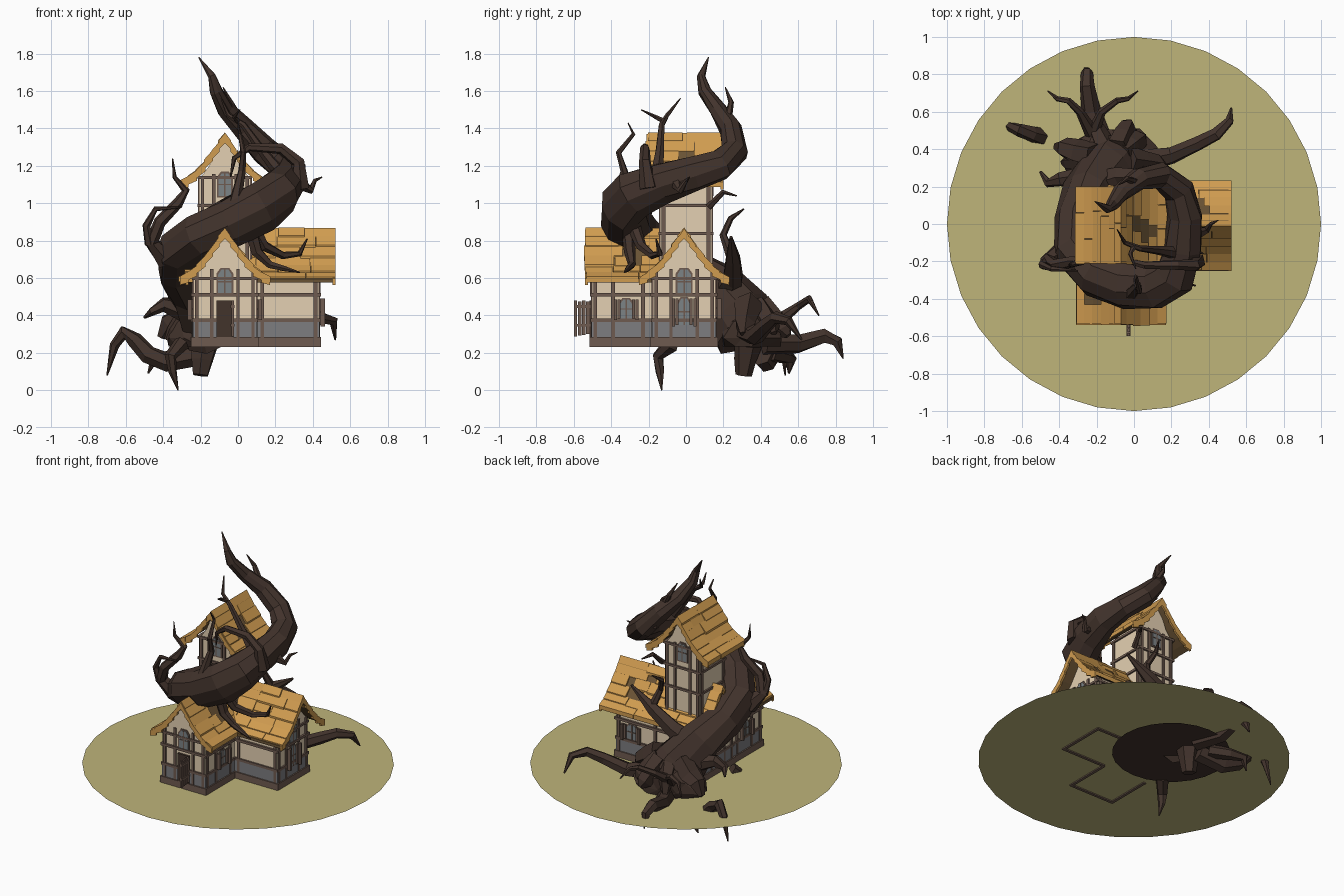
import bpy, bmesh, math, random
from mathutils import Vector

random.seed(4)
cube = bpy.data.objects.get("Cube")
if cube:
    bpy.data.objects.remove(cube)


def material(name, hexcode):
    srgb = [int(hexcode[i:i + 2], 16) / 255 for i in (0, 2, 4)]
    col = [c / 12.92 if c < .04 else ((c + .055) / 1.055) ** 2.4 for c in srgb] + [1]
    m = bpy.data.materials.new(name)
    m.use_nodes = True
    m.diffuse_color = col
    m.node_tree.nodes["Principled BSDF"].inputs["Base Color"].default_value = col
    return m


BARK = material("dark bark", "42332c")
ROOF = material("golden thatch board", "d09c50")
GAP = material("roof gap brown", "6a5335")
PLASTER = material("cream plaster", "e4d0b2")
TIMBER = material("brown timber", "6f5b50")
STONE = material("grey stone", "7d7d80")
GLASS = material("dull glass", "7c8386")
GRASS = material("olive ground", "bfb57a")
DARK = material("dark doorway", "42342b")


def finish(name, bm, mat):
    bmesh.ops.recalc_face_normals(bm, faces=bm.faces)
    me = bpy.data.meshes.new(name)
    bm.to_mesh(me)
    bm.free()
    me.materials.append(mat)
    ob = bpy.data.objects.new(name, me)
    bpy.context.collection.objects.link(ob)
    return ob


def place(axis, c, u, t, z):
    """u runs across a wing centred on c, t runs along it"""
    return (t, c + u, z) if axis == "x" else (c + u, t, z)


def add_prism(bm, axis, c, profile, a, b):
    ends = [[bm.verts.new(place(axis, c, u, t, z)) for u, z in profile] for t in (a, b)]
    n = len(profile)
    for ring in ends:
        bm.faces.new(ring)
    for i in range(n):
        j = (i + 1) % n
        bm.faces.new((ends[0][i], ends[0][j], ends[1][j], ends[1][i]))


def prism(name, axis, c, profile, a, b, mat):
    bm = bmesh.new()
    add_prism(bm, axis, c, profile, a, b)
    return finish(name, bm, mat)


def rect(u0, u1, z0, z1):
    return [(u0, z0), (u1, z0), (u1, z1), (u0, z1)]


# Walls with sill, stone band, rails and posts
def house(name, axis, c, half, a, b, lift, floor, bands, along, across):
    side = [(half, .62), (half * .62, .69), (.05, .77), (0, .835)]
    top = [(u, z + lift) for u, z in side]
    prof = [(-half, floor), (half, floor)] + top + [(-u, z) for u, z in top[-2::-1]]
    prism(name + "_walls", axis, c, prof, a, b, PLASTER)
    for z0, z1, o, mat in bands:
        prism(name + "_band", axis, c, rect(-half - o, half + o, z0, z1), a - o, b + o, mat)
    bm = bmesh.new()
    for t in along:
        add_prism(bm, axis, c, rect(-half - .009, half + .009, floor, .62 + lift), t - .01, t + .01)
    for u in across:
        head = .63 + lift + .2 * max(0, half - abs(u))
        add_prism(bm, axis, c, rect(u - .009, u + .009, floor, head), a - .009, b + .009)
    finish(name + "_posts", bm, TIMBER)


# Flared roof: dark underlay, bargeboards and rows of lapped boards, some missing
def roof(name, axis, c, a, b, lift, holes):
    curve = [(0, .86), (.03, .815), (.065, .765), (.105, .71), (.15, .66), (.195, .625), (.24, .598)]
    curve = [(u, z + lift) for u, z in curve]
    under, boards = bmesh.new(), bmesh.new()
    for s in (-1, 1):
        for row, ((u0, z0), (u1, z1)) in enumerate(zip(curve, curve[1:])):
            add_prism(under, axis, c, [(s * u0, z0 - .022), (s * u1, z1 - .022),
                                       (s * u1, z1 - .002), (s * u0, z0 - .002)], a + .012, b - .012)
            for end in (a, b - .015):
                add_prism(boards, axis, c, [(s * u0, z0 - .05), (s * u1, z1 - .035),
                                            (s * u1, z1), (s * u0, z0)], end, end + .015)
            t = a + random.uniform(-.008, .008)
            while t < b - .02:
                e = min(t + random.uniform(.12, .3), b + random.uniform(-.008, .008))
                if b - e < .04:
                    e = b
                gap = False
                for hs, r0, r1, h0, h1 in holes:
                    if s == hs and r0 <= row <= r1:
                        if t < h0 < e:
                            e = h0
                        elif h0 <= t < h1:
                            gap, e = True, h1
                if not gap:
                    h, k = random.uniform(.006, .013), random.uniform(-.004, .008)
                    add_prism(boards, axis, c, [(s * u0, z0 - .02), (s * (u1 + k), z1 - .02),
                              (s * (u1 + k), z1 + h), (s * u0, z0 + h - .002)], t, e)
                t = e + .003
    finish(name + "_underlay", under, GAP)
    finish(name + "_boards", boards, ROOF)


# Arched window plate on a wall facing along +/- axis at distance d
def window(name, axis, u, z, d, sign, w=.036, h=.066, shutters=False):
    def arch(w, h):
        return [(u - w, z - h), (u + w, z - h), (u + w, z + h * .6), (u + w * .5, z + h),
                (u - w * .5, z + h), (u - w, z + h * .6)]
    layers = [("frame", arch(w + .009, h + .009), .006, TIMBER), ("glass", arch(w, h), .009, GLASS),
              ("mullion", rect(u - .004, u + .004, z - h, z + h), .012, TIMBER),
              ("crossbar", rect(u - w, u + w, z - .003, z + .003), .012, TIMBER)]
    for part, prof, o, mat in layers:
        prism(name + "_" + part, axis, 0, prof, d, d + sign * o, mat)
    if shutters:
        bm = bmesh.new()
        for s in (-1, 1):
            for k in range(2):
                x = u + s * (w + .008 + k * .02)
                add_prism(bm, axis, 0, rect(x - .008, x + .008, z - h - .01 * k, z + h),
                          d + sign * .012, d + sign * (.022 + .012 * k))
        finish(name + "_shutters", bm, TIMBER)


SILL = (.242, .285, .015, TIMBER)
BASE = (.285, .365, .006, STONE)
RAILS = [(.365, .383, .011, TIMBER), (.502, .52, .014, TIMBER), (.59, .605, .011, TIMBER)]
house("main_house", "x", -.01, .165, -.24, .43, 0, .242, [SILL, BASE] + RAILS,
      (-.225, .13, .415), (-.15, -.07, .07, .15))
house("front_wing", "y", -.07, .165, -.5, 0, 0, .242, [SILL, BASE] + RAILS,
      (-.485, -.39, -.23), (-.15, -.07, .07, .15))
house("tower", "y", -.07, .135, -.135, .135, .51, .6,
      [(z, z + .016, .011, TIMBER) for z in (.83, .98, 1.13)], (-.12, .12), (-.12, -.06, .06, .12))
roof("main_roof", "x", -.01, -.28, .52, 0, [(1, 2, 2, .35, .4), (1, 3, 3, .26, .37), (1, 1, 1, .2, .27)])
roof("wing_roof", "y", -.07, -.54, 0, 0, [(-1, 3, 4, -.43, -.36), (1, 2, 2, -.34, -.2), (1, 3, 3, -.3, -.24)])
roof("tower_roof", "y", -.07, -.21, .2, .51, [(1, 3, 3, -.1, .02), (1, 2, 2, -.04, .04), (1, 4, 4, -.07, -.01)])

# Foundation beams that dip just under the ground
for name, axis, c, a, b, end in (("main", "x", -.01, .1, .445, .435), ("wing", "y", -.07, -.515, -.18, -.505)):
    bm = bmesh.new()
    for u in (-.17, .17):
        add_prism(bm, axis, c, rect(u - .01, u + .01, .232, .26), a, b)
    add_prism(bm, axis, c, rect(-.18, .18, .232, .26), end - .01, end + .01)
    finish(name + "_foundation", bm, TIMBER)

# Windows and the open front door
window("wing_upper_window", "y", -.07, .58, -.5, -1)
window("main_upper_window", "x", -.01, .58, .43, 1)
window("main_lower_window", "x", -.01, .42, .43, 1, .03, .07, True)
for d, sign in ((.095, 1), (-.235, -1)):
    window("wing_side_window", "x", -.32, .435, d, sign, .03, .05, True)
window("back_window", "y", .31, .44, .155, 1, .04, .05, True)
for sign in (-1, 1):
    window("tower_window", "y", -.07, 1.1, sign * .135, sign, .033, .06)
prism("doorway", "y", -.07, rect(-.045, .045, .285, .48), -.5, -.515, DARK)
planks = bmesh.new()
for i in range(4):
    y = -.525 - i * .022
    add_prism(planks, "x", 0, rect(y - .009, y + .009, .3 - .004 * i, .475 + .006 * (i % 2)), -.035, -.022)
for z in (.34, .44):
    add_prism(planks, "x", 0, rect(-.6, -.51, z, z + .015), -.04, -.018)
finish("open_door", planks, TIMBER)


# Flat discs: ground plate and the dark hollow beneath the roots
def disc(name, n, r, centre, mat):
    bm = bmesh.new()
    bmesh.ops.create_circle(bm, cap_ends=True, segments=n, radius=r)
    bmesh.ops.translate(bm, verts=bm.verts, vec=centre)
    finish(name, bm, mat)


disc("ground", 32, 1, (0, 0, .24), GRASS)
disc("root_underside", 24, .38, (-.11, .24, .228), BARK)


# Gnarled tapering limb through (x, y, z, radius) points
def limb(name, *pts, sides=6):
    bm = bmesh.new()
    pos = [Vector(p[:3]) for p in pts]
    n, rings = Vector((.31, .2, .93)), []
    for i, p in enumerate(pos):
        t = (pos[min(i + 1, len(pos) - 1)] - pos[max(i - 1, 0)]).normalized()
        n = (n - t * n.dot(t)).normalized()
        m = t.cross(n)
        ring = []
        for k in range(sides):
            ang = math.tau * k / sides
            r = pts[i][3] * random.uniform(.9, 1.1)
            ring.append(bm.verts.new(p + (n * math.cos(ang) + m * math.sin(ang)) * r))
        rings.append(ring)
    for r0, r1 in zip(rings, rings[1:]):
        for k in range(sides):
            j = (k + 1) % sides
            bm.faces.new((r0[k], r0[j], r1[j], r1[k]))
    bm.faces.new(rings[0])
    bm.faces.new(rings[-1])
    return finish(name, bm, BARK)


# Trunk spiralling around the tower
limb("trunk", (-.11, .33, .33, .19), (-.15, .28, .4, .17), (-.24, .17, .54, .14), (-.31, .02, .65, .12),
     (-.31, -.14, .74, .12), (-.2, -.27, .83, .13), (-.04, -.33, .9, .135), (.12, -.33, .98, .13),
     (.22, -.27, 1.05, .125), (.26, -.13, 1.11, .11), (.27, .04, 1.16, .095), (.24, .18, 1.2, .085),
     (.14, .26, 1.28, .075), (.03, .24, 1.4, .06), (-.07, .17, 1.5, .047), (-.12, .1, 1.6, .035),
     (-.14, .08, 1.68, .022), (-.21, .12, 1.78, .003), sides=9)

# Branches
limb("left_loop_branch", (-.38, -.15, .7, .06), (-.46, -.2, .79, .04), (-.42, -.22, .9, .034),
     (-.32, -.2, 1, .03), (-.28, -.2, 1.07, .022), (-.34, -.22, 1.14, .012), (-.35, -.22, 1.24, .003))
limb("left_twig", (-.47, -.2, .78, .03), (-.49, -.22, .88, .022), (-.44, -.24, .97, .015), (-.3, -.25, .98, .004))
limb("arching_branch", (.33, -.2, 1.08, .05), (.32, -.22, 1.22, .035), (.23, -.22, 1.29, .028),
     (.06, -.22, 1.3, .022), (-.02, -.2, 1.24, .015), (-.04, -.19, 1.14, .004))
limb("front_hook_branch", (-.02, -.38, .97, .04), (.02, -.33, 1.17, .022), (.03, -.36, 1.27, .016),
     (.01, -.28, 1.37, .01), (0, -.31, 1.43, .003))
limb("inner_branch", (.26, -.16, 1.12, .04), (.13, -.14, 1.28, .024), (.03, -.13, 1.42, .017),
     (-.05, -.1, 1.47, .012), (-.09, -.03, 1.56, .003))
limb("inner_twig", (0, -.12, 1.44, .015), (-.02, -.16, 1.46, .011), (.01, -.24, 1.5, .003))
limb("upper_branch", (.08, .26, 1.3, .045), (.02, .22, 1.43, .025), (-.04, .24, 1.54, .015), (-.08, .21, 1.62, .003))
limb("right_spike", (.34, -.05, 1.1, .035), (.39, -.03, 1.07, .02), (.41, 0, 1.12, .012), (.45, .02, 1.14, .003))
limb("roof_claw", (.06, -.31, .88, .04), (.1, -.3, .74, .03), (.17, -.29, .67, .022),
     (.25, -.31, .65, .015), (.33, -.33, .63, .004))
limb("roof_claw_fork", (.08, -.28, .88, .035), (.14, -.24, .77, .028), (.24, -.18, .72, .022),
     (.33, -.14, .73, .016), (.37, -.16, .81, .004))
limb("back_spike", (-.22, .2, .5, .09), (-.07, .25, .6, .06), (.08, .25, .7, .045), (.26, .24, .82, .008))
limb("back_twig", (.1, .25, .7, .03), (.06, .2, .83, .02), (.02, .24, .92, .016), (.05, .31, .97, .004))
limb("tower_twig", (.1, .12, .98, .02), (.12, .2, 1.06, .015), (.16, .27, 1.04, .004))

# Root mound, kept above the ground
bm = bmesh.new()
bmesh.ops.create_icosphere(bm, subdivisions=2, radius=1)
for v in bm.verts:
    k = random.uniform(.85, 1.15)
    v.co = Vector((-.13 + v.co.x * .25 * k, .35 + v.co.y * .18 * k, max(.235, .28 + v.co.z * .16 * k)))
finish("root_mound", bm, BARK)
for i in range(6):
    ang = math.radians(i * 38 + random.uniform(-12, 12))
    d = Vector((math.cos(ang), math.sin(ang), 0))
    reach, fat = random.uniform(.75, 1.1), random.uniform(.8, 1.3)
    steps = [(.1, .42, .07), (.2, .38, .06), (.28, .32, .05), (.32, .27, .02)]
    limb("mound_root", *[(-.12 + d.x * r * reach, .34 + d.y * r * reach * .7, z + random.uniform(-.01, .04), w * fat)
                         for r, z, w in steps], sides=5)

# Long roots, above and below the ground
limb("right_root", (.02, .33, .32, .07), (.2, .37, .29, .048), (.34, .43, .35, .04),
     (.44, .48, .39, .034), (.51, .55, .37, .025), (.52, .62, .27, .005))
limb("back_root", (-.16, .42, .25, .06), (-.23, .6, .25, .055), (-.25, .74, .29, .042),
     (-.25, .81, .26, .032), (-.26, .84, .17, .004))
limb("left_claw_root", (-.2, .4, .19, .06), (-.38, .43, .15, .055), (-.48, .46, .19, .05),
     (-.55, .48, .27, .042), (-.61, .5, .31, .036), (-.66, .52, .24, .025), (-.7, .53, .08, .004))
limb("second_claw_root", (-.25, .45, .2, .045), (-.36, .53, .18, .04), (-.45, .56, .17, .03), (-.48, .55, .09, .005))
for s in (-1, 1):
    limb("back_feeler", (-.22, .48, .36, .04), (-.23 + s * .06, .6, .45, .022),
         (-.22 + s * .13, .66, .49, .018), (-.22 + s * .19, .67, .47, .014), (-.22 + s * .24, .71, .4, .004))
limb("side_root", (-.28, .25, .42, .06), (-.4, .24, .46, .04), (-.46, .22, .42, .025), (-.5, .28, .39, .008))
limb("stump_root", (-.18, .33, .24, .075), (-.19, .32, .16, .06), (-.2, .31, .08, .045))
limb("deep_root", (-.3, -.08, .25, .045), (-.36, -.15, .18, .032), (-.35, -.14, .1, .022), (-.32, -.13, 0, .003))
